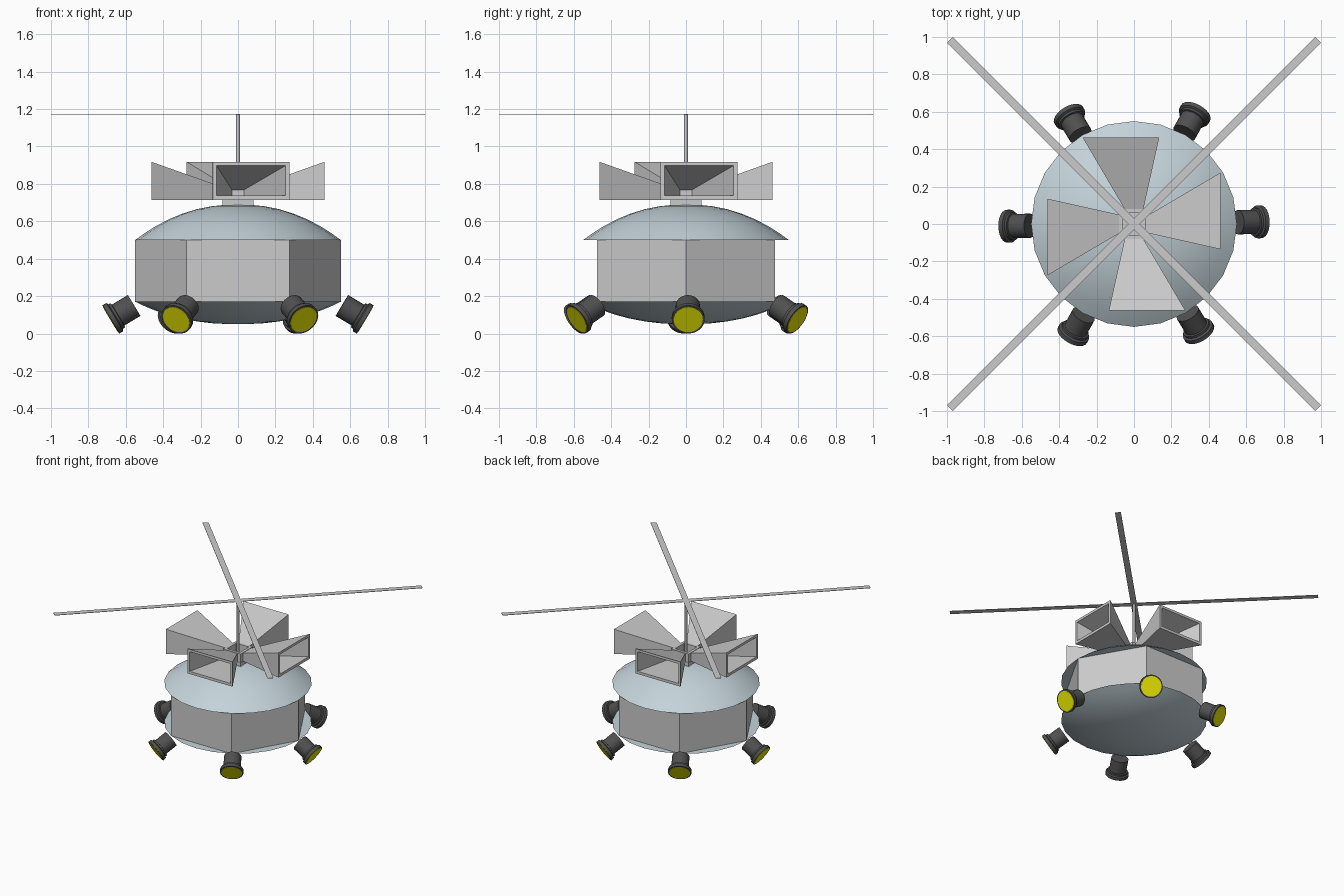
import bpy, bmesh
from math import sin, cos, pi, radians
from mathutils import Matrix, Vector

if "Cube" in bpy.data.objects:
    bpy.data.objects.remove(bpy.data.objects["Cube"])


def material(name, rgb):
    m = bpy.data.materials.new(name)
    m.diffuse_color = (*rgb, 1)
    m.use_nodes = True
    m.node_tree.nodes["Principled BSDF"].inputs["Base Color"].default_value = m.diffuse_color
    return m


BLUE = material("blue_grey", (0.55, 0.65, 0.70))
DARK = material("dark_casing", (0.08, 0.08, 0.08))
YELLOW = material("yellow_lens", (0.8, 0.8, 0.0))


def finish(name, bm, mat=None, smooth=False, matrix=Matrix()):
    bmesh.ops.recalc_face_normals(bm, faces=bm.faces)
    me = bpy.data.meshes.new(name)
    bm.to_mesh(me)
    bm.free()
    ob = bpy.data.objects.new(name, me)
    bpy.context.collection.objects.link(ob)
    ob.matrix_world = matrix
    if mat:
        me.materials.append(mat)
    if smooth:
        bpy.context.view_layer.objects.active = ob
        bpy.ops.object.select_all(action='DESELECT')
        ob.select_set(True)
        bpy.ops.object.shade_smooth_by_angle(angle=radians(35))
    return ob


def revolve(name, profile, segs, **kw):
    """Closed solid from (radius, z) points, capped at both ends."""
    bm = bmesh.new()
    rings = [[bm.verts.new((r * cos(2 * pi * i / segs), r * sin(2 * pi * i / segs), z))
              for i in range(segs)] for r, z in profile]
    for a, b in zip(rings, rings[1:]):
        for i in range(segs):
            j = (i + 1) % segs
            bm.faces.new((a[i], a[j], b[j], b[i]))
    bm.faces.new(rings[0])
    bm.faces.new(rings[-1])
    return finish(name, bm, **kw)


def box(name, size, centre, angle=0):
    bm = bmesh.new()
    bmesh.ops.create_cube(bm, size=1)
    bmesh.ops.scale(bm, vec=size, verts=bm.verts)
    return finish(name, bm, matrix=Matrix.Translation(centre) @ Matrix.Rotation(angle, 4, 'Z'))


def tube(name, loops, matrix=Matrix()):
    """Walled duct: four-point loops joined in a closed ring."""
    bm = bmesh.new()
    rings = [[bm.verts.new(p) for p in loop] for loop in loops]
    for k, a in enumerate(rings):
        b = rings[(k + 1) % len(rings)]
        for i in range(4):
            j = (i + 1) % 4
            bm.faces.new((a[i], a[j], b[j], b[i]))
    return finish(name, bm, matrix=matrix)


def cap(z, height, power):
    radii = [1, 0.9, 0.8, 0.68, 0.55, 0.4, 0.25, 0.1, 0.01]
    return [(0.55 * r, z + height * (1 - r ** power)) for r in radii]


# Body and its two shallow domes
revolve("hexagonal_body", [(0.55, 0.17), (0.55, 0.5)], 6)
revolve("top_dome", cap(0.5, 0.19, 2.2), 24, mat=BLUE, smooth=True)
revolve("bottom_dome", cap(0.17, -0.12, 2.3), 24, mat=BLUE, smooth=True)

# Ring of six lamps pointing outward and down
lamp_profile = [(0.065, -0.145), (0.065, -0.045), (0.076, -0.043), (0.076, -0.030),
                (0.088, -0.024), (0.088, 0.0)]
for i in range(6):
    place = (Matrix.Rotation(radians(60 * i + 1), 4, 'Z')
             @ Matrix.Translation((0.68, 0, 0.075))
             @ Matrix.Rotation(radians(90 + 31), 4, 'Y'))
    revolve(f"lamp_casing_{i + 1}", lamp_profile, 24, mat=DARK, smooth=True, matrix=place)
    revolve(f"lamp_lens_{i + 1}", [(0.078, -0.002), (0.078, 0.002)], 24, mat=YELLOW, matrix=place)


# Four flared horns in a pinwheel
def rect(x0, x1, z0, z1, y):
    return [(x0, y, z0), (x1, y, z0), (x1, y, z1), (x0, y, z1)]


horn = [rect(-0.05, 0.05, 0.715, 0.782, -0.08), rect(-0.135, 0.275, 0.715, 0.918, -0.463),
        rect(-0.115, 0.255, 0.737, 0.898, -0.463), rect(-0.032, 0.032, 0.735, 0.768, -0.08)]
for i in range(4):
    tube(f"horn_{i + 1}", horn, Matrix.Rotation(i * pi / 2, 4, 'Z'))


# Square hub with open top, on a base block
def square(h, z):
    return [(-h, -h, z), (h, -h, z), (h, h, z), (-h, h, z)]


tube("hub_frame", [square(0.08, 0.71), square(0.08, 0.785), square(0.058, 0.785), square(0.058, 0.71)])
box("hub_base", (0.165, 0.165, 0.045), (0, 0, 0.6925))

# Mast and crossed rotor blades
revolve("mast", [(0.01, 0.70), (0.01, 1.172)], 12, smooth=True)
for i, angle in enumerate((pi / 4, -pi / 4)):
    box(f"rotor_blade_{i + 1}", (2.783, 0.045, 0.003), (0, 0, 1.173), angle)
